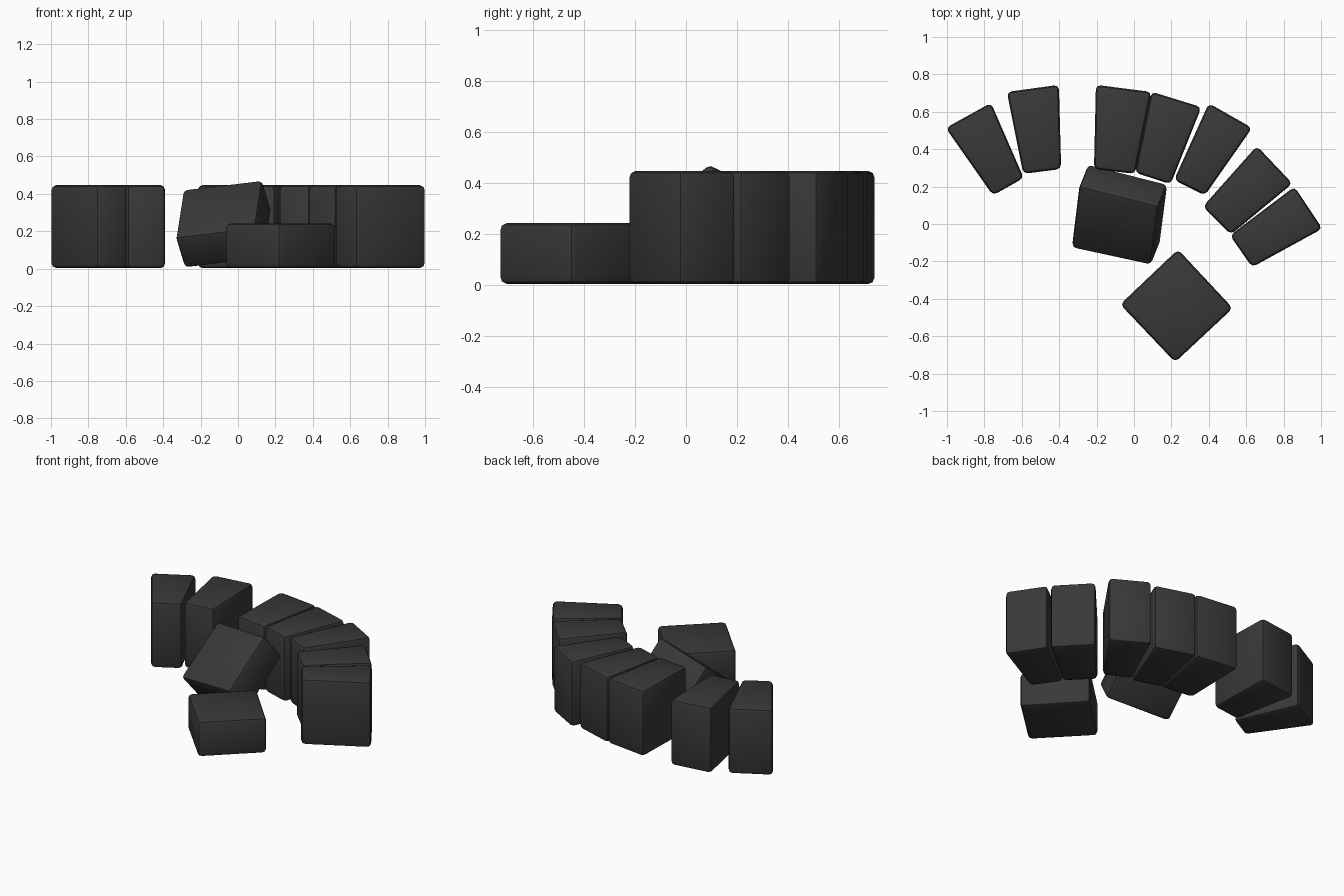
import bpy, bmesh
from mathutils import Vector

if "Cube" in bpy.data.objects:
    bpy.data.objects.remove(bpy.data.objects["Cube"])

stone_mat = bpy.data.materials.new("dark_stone")
stone_mat.diffuse_color = (0.04, 0.04, 0.04, 1)
stone_mat.use_nodes = True
stone_mat.node_tree.nodes["Principled BSDF"].inputs["Base Color"].default_value = stone_mat.diffuse_color


def block(name, face, offset, grow=1.03):
    """Bevelled block: a four-cornered face extruded along an offset vector."""
    face = [Vector(p) for p in face]
    mid = sum(face, Vector()) / 4
    face = [mid + (p - mid) * grow for p in face]
    bm = bmesh.new()
    a = [bm.verts.new(p) for p in face]
    b = [bm.verts.new(p + Vector(offset)) for p in face]
    bm.faces.new(a)
    bm.faces.new(b[::-1])
    for i in range(4):
        j = (i + 1) % 4
        bm.faces.new((a[j], a[i], b[i], b[j]))
    bmesh.ops.recalc_face_normals(bm, faces=bm.faces[:])
    bmesh.ops.bevel(bm, geom=bm.edges[:], offset=0.025, segments=2,
                    profile=0.5, affect='EDGES')
    mesh = bpy.data.meshes.new(name)
    bm.to_mesh(mesh)
    bm.free()
    mesh.materials.append(stone_mat)
    obj = bpy.data.objects.new(name, mesh)
    bpy.context.collection.objects.link(obj)
    bpy.context.view_layer.objects.active = obj
    obj.select_set(True)
    bpy.ops.object.shade_smooth_by_angle(angle=0.6)
    obj.select_set(False)


# Upright wedge stones standing in a broken arc (plan corners)
arc = [
    [(-1.0, .51), (-.765, .64), (-.595, .25), (-.755, .16)],
    [(-.675, .70), (-.405, .737), (-.393, .30), (-.59, .275)],
    [(-.20, .737), (.088, .70), (.003, .275), (-.21, .30)],
    [(.095, .70), (.355, .62), (.195, .22), (.01, .28)],
    [(.40, .638), (.625, .51), (.38, .16), (.22, .24)],
    [(.655, .41), (.84, .215), (.52, -.05), (.375, .095)],
    [(.855, .193), (1.0, -.025), (.635, -.225), (.52, -.06)],
]
for n, plan in enumerate(arc):
    block(f"arc_stone_{n + 1}", [(x, y, 0.003) for x, y in plan], (0, 0, .444))

# Fallen stone lying flat at the front
flat = [(-.065, -.43), (.235, -.145), (.52, -.45), (.22, -.73)]
block("flat_stone", [(x, y, 0.003) for x, y in flat], (0, 0, .24))

# Fallen stone leaning at an angle in the middle
block("leaning_stone",
      [(-.29, .195, .425), (.125, .09, .475), (.085, -.22, .22), (-.33, -.13, .17)],
      (.05, .125, -.168))
